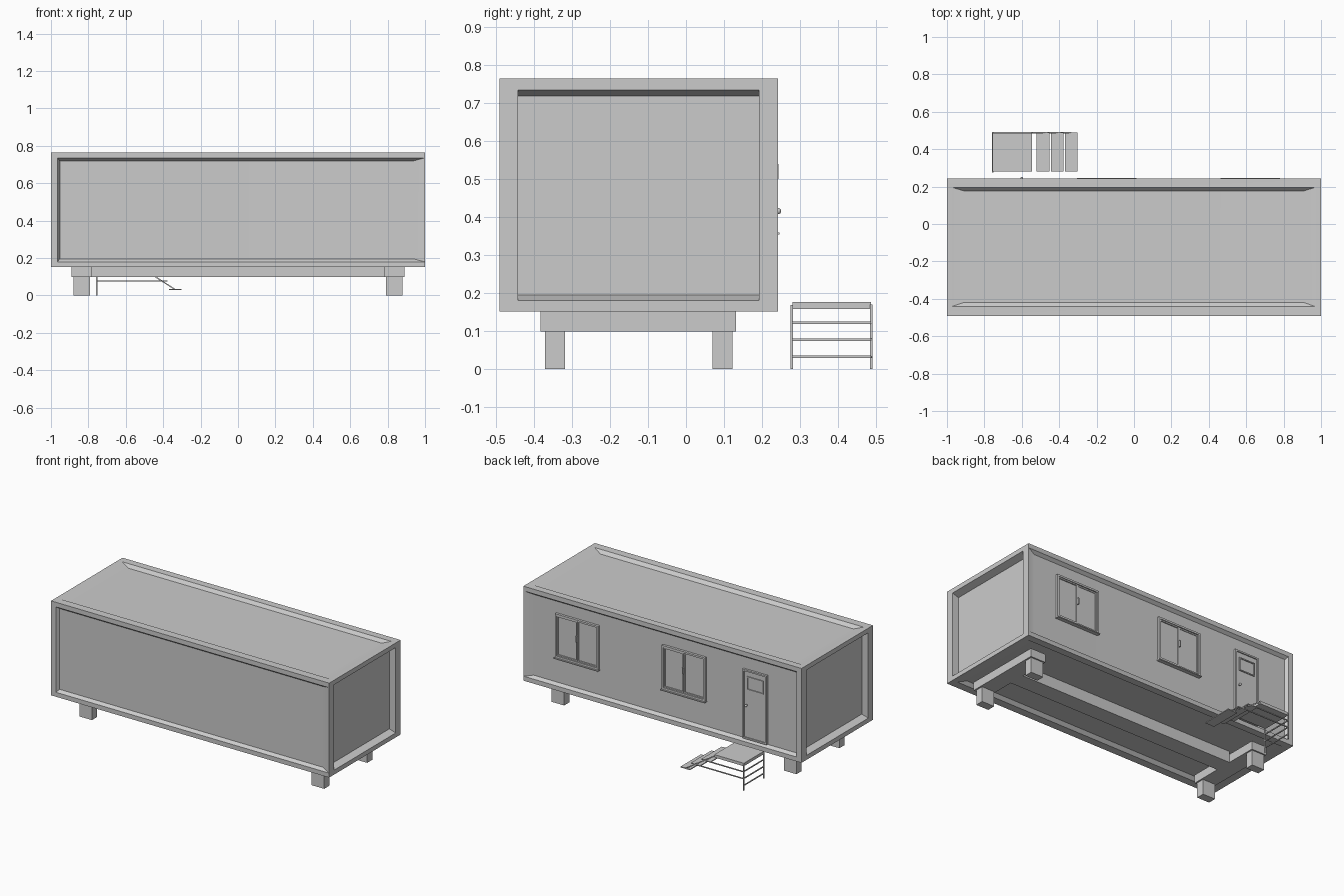
import bpy, bmesh, math
from mathutils import Vector

if "Cube" in bpy.data.objects:
    bpy.data.objects.remove(bpy.data.objects["Cube"])


def finish(name, bm):
    bmesh.ops.recalc_face_normals(bm, faces=bm.faces)
    me = bpy.data.meshes.new(name)
    bm.to_mesh(me)
    bm.free()
    ob = bpy.data.objects.new(name, me)
    bpy.context.collection.objects.link(ob)
    return ob


def boxes(name, *specs):
    """Each spec is (x0, x1, y0, y1, z0, z1)."""
    bm = bmesh.new()
    for x0, x1, y0, y1, z0, z1 in specs:
        vs = bmesh.ops.create_cube(bm, size=1)['verts']
        for v in vs:
            v.co = Vector(((x0 + x1) / 2 + v.co.x * (x1 - x0),
                           (y0 + y1) / 2 + v.co.y * (y1 - y0),
                           (z0 + z1) / 2 + v.co.z * (z1 - z0)))
    return finish(name, bm)


def frame(x0, x1, z0, z1, w, y0, y1):
    return [(x0, x0 + w, y0, y1, z0, z1), (x1 - w, x1, y0, y1, z0, z1),
            (x0 + w, x1 - w, y0, y1, z0, z0 + w), (x0 + w, x1 - w, y0, y1, z1 - w, z1)]


# Cabin body: a box whose six sides each hold a sunken panel
LO, HI, DEPTH = (-1, -0.492, 0.151), (1, 0.242, 0.765), (0.045, 0.02, 0.02)
bm = bmesh.new()


def panel(axis, high, outer, inner):
    u, v = [i for i in range(3) if i != axis]
    level = HI[axis] if high else LO[axis]
    sunk = level - DEPTH[axis] if high else level + DEPTH[axis]

    def ring(r, h):
        out = []
        for a, b in ((0, 2), (1, 2), (1, 3), (0, 3)):
            p = [0, 0, 0]
            p[axis], p[u], p[v] = h, r[a], r[b]
            out.append(bm.verts.new(p))
        return out
    rings = [ring((LO[u], HI[u], LO[v], HI[v]), level), ring(outer, level), ring(inner, sunk)]
    for a, b in zip(rings, rings[1:]):
        for i in range(4):
            j = (i + 1) % 4
            bm.faces.new((a[i], a[j], b[j], b[i]))
    bm.faces.new(rings[2])


for high in (False, True):
    panel(0, high, (-0.443, 0.192, 0.18, 0.735), (-0.443, 0.192, 0.195, 0.72))
    panel(1, high, (-0.965, 0.997, 0.18, 0.735), (-0.953, 0.94, 0.195, 0.72))
    panel(2, high, (-0.97, 0.965, -0.44, 0.195), (-0.91, 0.91, -0.42, 0.177))
bmesh.ops.remove_doubles(bm, verts=bm.verts, dist=0.0005)
body = finish("cabin_body", bm)
bpy.context.view_layer.objects.active = body
body.select_set(True)
bpy.ops.object.shade_smooth_by_angle(angle=math.radians(32))
mod = body.modifiers.new("flat_panels", 'WEIGHTED_NORMAL')
mod.keep_sharp = True

# Base: two cross beams, a central spine and four footings
boxes("base_beams", (-0.89, -0.78, -0.383, 0.132, 0.098, 0.152),
      (0.78, 0.89, -0.383, 0.132, 0.098, 0.152),
      (-0.78, 0.78, -0.18, -0.07, 0.098, 0.172))
for sx in (-1, 1):
    for y0 in (-0.372, 0.07):
        xs = sorted((sx * 0.79, sx * 0.88))
        boxes("footing", (*xs, y0, y0 + 0.053, 0, 0.098))

# Windows on the back wall, each with two sashes, a sill and a handle
WALL = 0.218
for x0 in (-0.305, 0.462):
    x1, xm = x0 + 0.318, x0 + 0.159
    boxes("window_frame", *frame(x0 + 0.003, x1 - 0.003, 0.36, 0.645, 0.012, WALL, 0.238))
    boxes("window_sashes", *frame(x0 + 0.015, xm, 0.372, 0.633, 0.008, WALL, 0.23),
          *frame(xm, x1 - 0.015, 0.372, 0.633, 0.008, WALL, 0.233))
    boxes("window_glass", (x0 + 0.02, x1 - 0.02, WALL, 0.226, 0.375, 0.63))
    boxes("window_sill", (x0, x1, WALL, 0.247, 0.354, 0.36))
    boxes("window_handle", (xm - 0.004, xm + 0.004, 0.226, 0.244, 0.50, 0.54))

# Door with a small window and a knob
boxes("door_frame", *frame(-0.745, -0.57, 0.196, 0.645, 0.01, WALL, 0.236))
boxes("door_leaf", (-0.738, -0.578, WALL, 0.229, 0.202, 0.638))
boxes("door_window", *frame(-0.717, -0.6, 0.515, 0.603, 0.007, 0.22, 0.235))
bm = bmesh.new()
bmesh.ops.create_uvsphere(bm, u_segments=12, v_segments=8, radius=0.008)
for v in bm.verts:
    v.co += Vector((-0.6, 0.243, 0.416))
knob = finish("door_knob", bm)
for p in knob.data.polygons:
    p.use_smooth = True
boxes("knob_stem", (-0.604, -0.596, 0.22, 0.241, 0.412, 0.42))

# Entry platform, treads, posts and rails
boxes("platform", (-0.757, -0.545, 0.281, 0.487, 0.158, 0.177))
for x0, z in ((-0.52, 0.122), (-0.445, 0.077), (-0.37, 0.032)):
    boxes("tread", (x0, x0 + 0.067, 0.28, 0.488, z - 0.003, z + 0.003))
    boxes("end_rail", (-0.758, -0.752, 0.28, 0.488, z - 0.003, z + 0.003))
boxes("platform_posts", *[(-0.759, -0.752, y, y + 0.006, 0, 0.168) for y in (0.276, 0.485)])
boxes("side_rails", (-0.755, -0.475, 0.485, 0.491, 0.119, 0.125),
      (-0.755, -0.40, 0.485, 0.491, 0.074, 0.08))

# Sloping stringer along the outer edge
bm = bmesh.new()
side = [bm.verts.new((x, 0.485, z)) for x, z in
        ((-0.547, 0.164), (-0.543, 0.17), (-0.333, 0.033), (-0.338, 0.029))]
face = bm.faces.new(side)
ext = bmesh.ops.extrude_face_region(bm, geom=[face])['geom']
bmesh.ops.translate(bm, vec=(0, 0.006, 0),
                    verts=[g for g in ext if isinstance(g, bmesh.types.BMVert)])
finish("stair_stringer", bm)
